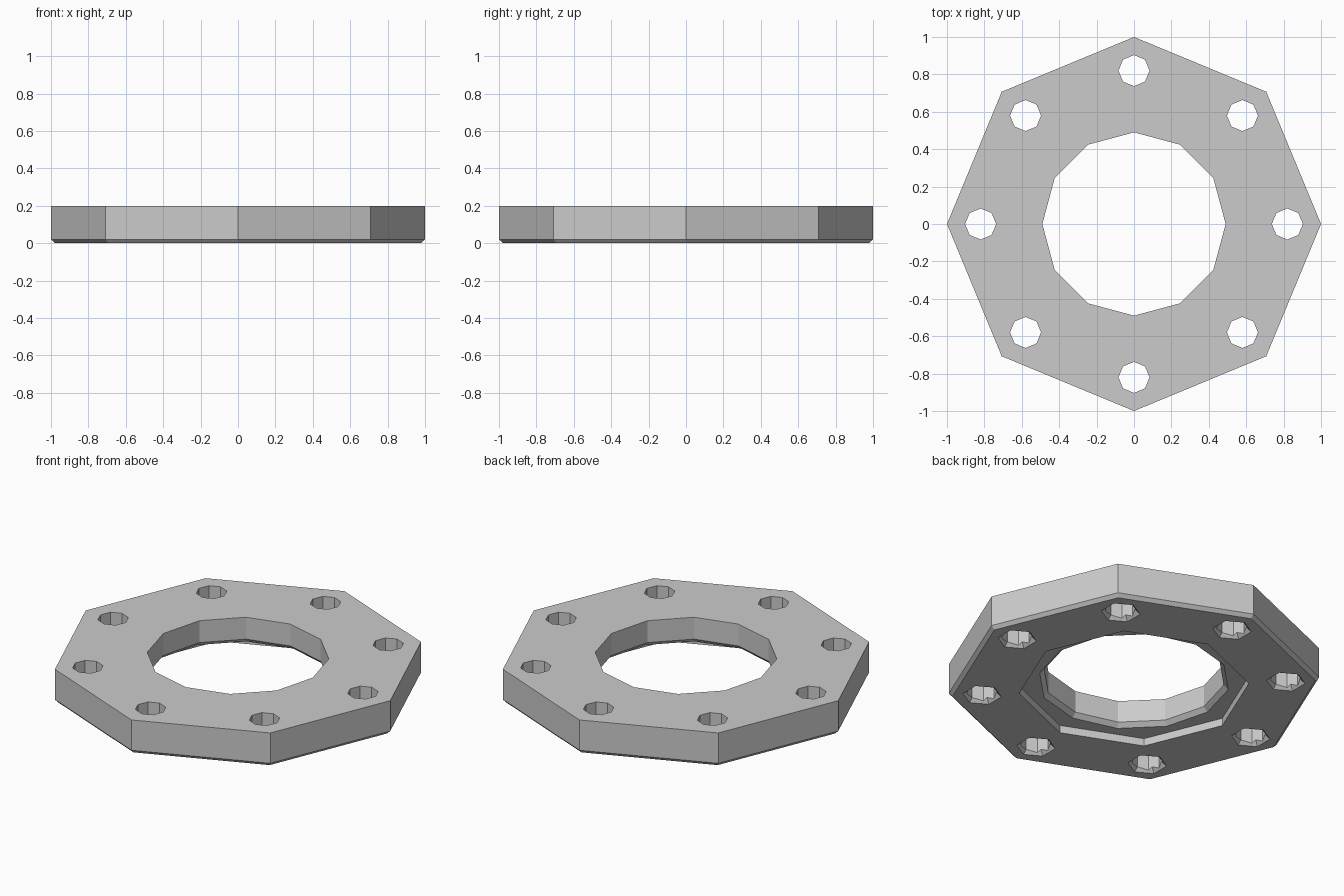
import bpy
import bmesh
from math import cos, sin, pi

default = bpy.data.objects.get("Cube")
if default:
    bpy.data.objects.remove(default, do_unlink=True)

# One plain grey metal
GREY = (0.6, 0.6, 0.6, 1)
metal = bpy.data.materials.new("grey metal")
metal.use_nodes = True
metal.diffuse_color = GREY
metal.node_tree.nodes["Principled BSDF"].inputs["Base Color"].default_value = GREY


def stacked_prism(name, sides, rings, centres=((0, 0),)):
    """Closed prism through (radius, z) rings, repeated at each centre."""
    bm = bmesh.new()
    for cx, cy in centres:
        # first corner points along +y
        angles = [pi / 2 + 2 * pi * i / sides for i in range(sides)]
        loops = [[bm.verts.new((cx + r * cos(a), cy + r * sin(a), z)) for a in angles]
                 for r, z in rings]
        bm.faces.new(loops[0][::-1])
        bm.faces.new(loops[-1])
        for low, high in zip(loops, loops[1:]):
            for i in range(sides):
                j = (i + 1) % sides
                bm.faces.new((low[i], low[j], high[j], high[i]))
    mesh = bpy.data.meshes.new(name)
    bm.to_mesh(mesh)
    bm.free()
    mesh.materials.append(metal)
    obj = bpy.data.objects.new(name, mesh)
    bpy.context.collection.objects.link(obj)
    return obj


def cut(body, cutter):
    cutter.hide_render = True
    mod = body.modifiers.new(cutter.name, "BOOLEAN")
    mod.operation = "DIFFERENCE"
    mod.solver = "EXACT"
    mod.object = cutter
    bpy.context.view_layer.objects.active = body
    bpy.ops.object.modifier_apply(modifier=mod.name)
    bpy.data.objects.remove(cutter, do_unlink=True)


# Octagonal plate, chamfered along its lower rim
plate = stacked_prism("flange_plate", 8, [(0.98, 0), (1, 0.02), (1, 0.2)])

# Shallow octagonal recess underneath
cut(plate, stacked_prism("recess", 8, [(0.62, -0.1), (0.62, 0.045)]))

# Central bore with a chamfered lower mouth
cut(plate, stacked_prism("bore", 12, [(0.515, -0.1), (0.515, 0.045),
                                      (0.49, 0.07), (0.49, 0.3)]))

# Ring of eight bolt holes, each with a six-sided countersink below
bolts = [(0.82 * cos(k * pi / 4), 0.82 * sin(k * pi / 4)) for k in range(8)]
cut(plate, stacked_prism("bolt_holes", 8, [(0.083, -0.1), (0.083, 0.3)], bolts))
cut(plate, stacked_prism("countersinks", 6, [(0.115, -0.01), (0.065, 0.04)], bolts))
